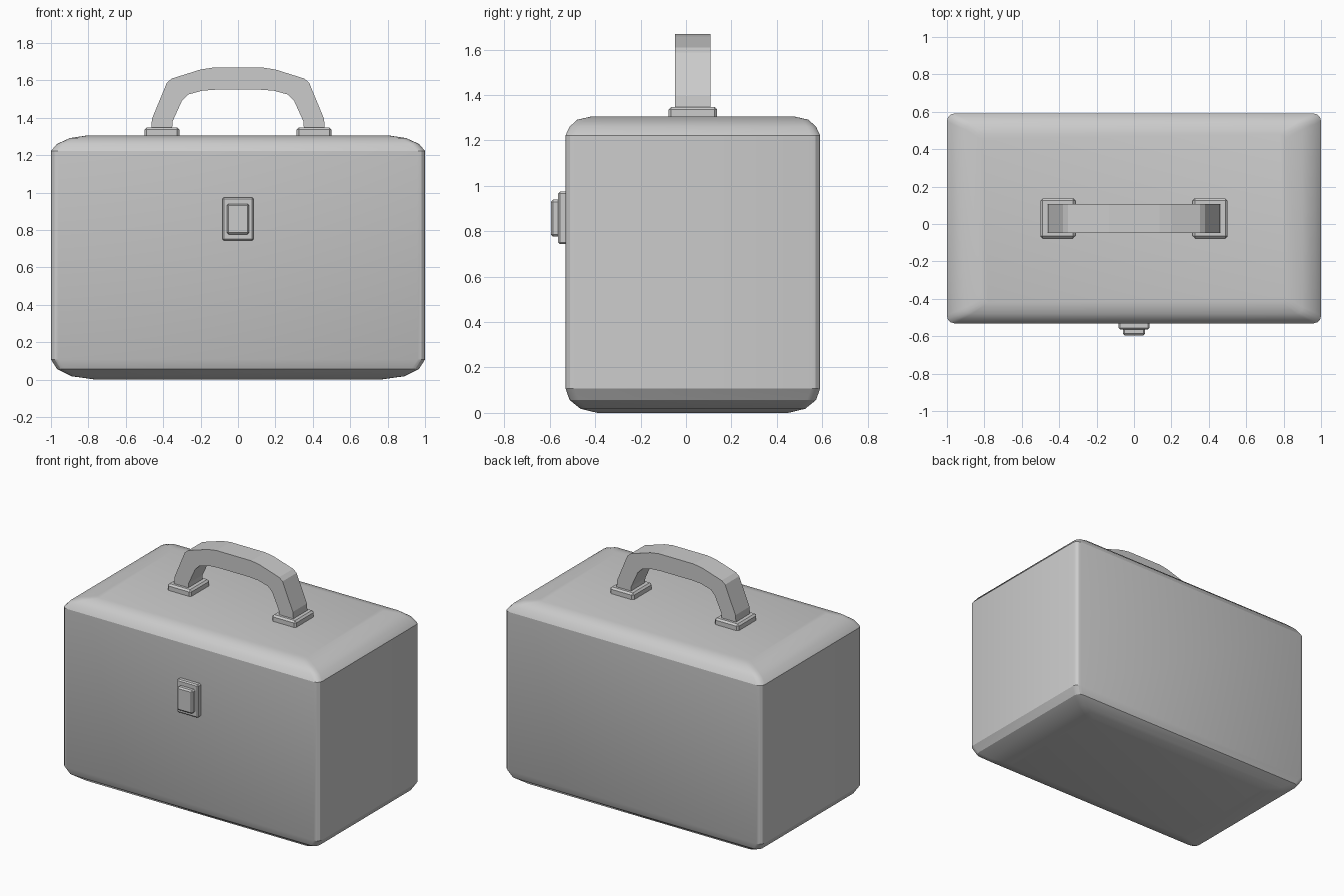
import bpy, bmesh
from math import cos, sin, pi, radians

if "Cube" in bpy.data.objects:
    bpy.data.objects.remove(bpy.data.objects["Cube"])

CY = 0.03  # depth centre of case and handle


def add_mesh(name, bm):
    bmesh.ops.recalc_face_normals(bm, faces=bm.faces)
    me = bpy.data.meshes.new(name)
    bm.to_mesh(me)
    bm.free()
    ob = bpy.data.objects.new(name, me)
    bpy.context.collection.objects.link(ob)
    return ob


def rounded_rect(hx, hy, r, segs=3):
    pts = []
    for i, (sx, sy) in enumerate([(1, 1), (-1, 1), (-1, -1), (1, -1)]):
        for k in range(segs + 1):
            a = (i + k / segs) * pi / 2
            pts.append((sx * (hx - r) + r * cos(a), sy * (hy - r) + r * sin(a)))
    return pts


def block(name, lo, hi, bevel):
    bm = bmesh.new()
    bmesh.ops.create_cube(bm, size=1)
    for v in bm.verts:
        v.co = [(a + b) / 2 + c * (b - a) for a, b, c in zip(lo, hi, v.co)]
    ob = add_mesh(name, bm)
    mod = ob.modifiers.new("bevel", "BEVEL")
    mod.width = bevel
    mod.segments = 1
    return ob


# Case: rounded rectangles stacked from bottom to top (half x, half y, z, radius)
sections = [(.76, .42, 0, .03), (.89, .495, .018, .035), (.968, .543, .057, .04),
            (1, .561, .108, .04), (1, .561, 1.222, .04), (.968, .543, 1.26, .04),
            (.9, .51, 1.291, .035), (.81, .45, 1.305, .03)]
bm = bmesh.new()
rings = [[bm.verts.new((x, y + CY, z)) for x, y in rounded_rect(hx, hy, r)]
         for hx, hy, z, r in sections]
for a, b in zip(rings, rings[1:]):
    for i in range(len(a)):
        j = (i + 1) % len(a)
        bm.faces.new((a[i], a[j], b[j], b[i]))
bm.faces.new(rings[0])
bm.faces.new(rings[-1])
case = add_mesh("case", bm)
bpy.context.view_layer.objects.active = case
case.select_set(True)
bpy.ops.object.shade_smooth_by_angle(angle=radians(25))

# Handle: faceted arch strip, outer and inner profile, mirrored in x
outer = [(-.465, 1.33), (-.46, 1.395), (-.38, 1.588), (-.353, 1.61), (-.2, 1.658), (-.135, 1.668)]
inner = [(-.353, 1.33), (-.35, 1.38), (-.3, 1.49), (-.267, 1.524), (-.19, 1.545), (-.12, 1.55)]
outer += [(-x, z) for x, z in reversed(outer)]
inner += [(-x, z) for x, z in reversed(inner)]
bm = bmesh.new()
strips = [[bm.verts.new((x, CY + d, z)) for x, z in prof]
          for prof, d in ((outer, -.078), (outer, .078), (inner, .078), (inner, -.078))]
for s in range(4):
    a, b = strips[s], strips[(s + 1) % 4]
    for i in range(len(a) - 1):
        bm.faces.new((a[i], a[i + 1], b[i + 1], b[i]))
for end in (0, -1):
    bm.faces.new([s[end] for s in strips])
add_mesh("handle", bm)

# Handle bases
for side, x in (("left", -.407), ("right", .407)):
    block("handle_base_" + side, (x - .093, CY - .107, 1.29), (x + .093, CY + .107, 1.348), .012)

# Front latch
block("latch_plate", (-.083, -.563, .743), (.083, -.515, .975), .008)
block("latch_button", (-.06, -.595, .776), (.06, -.55, .94), .01)
